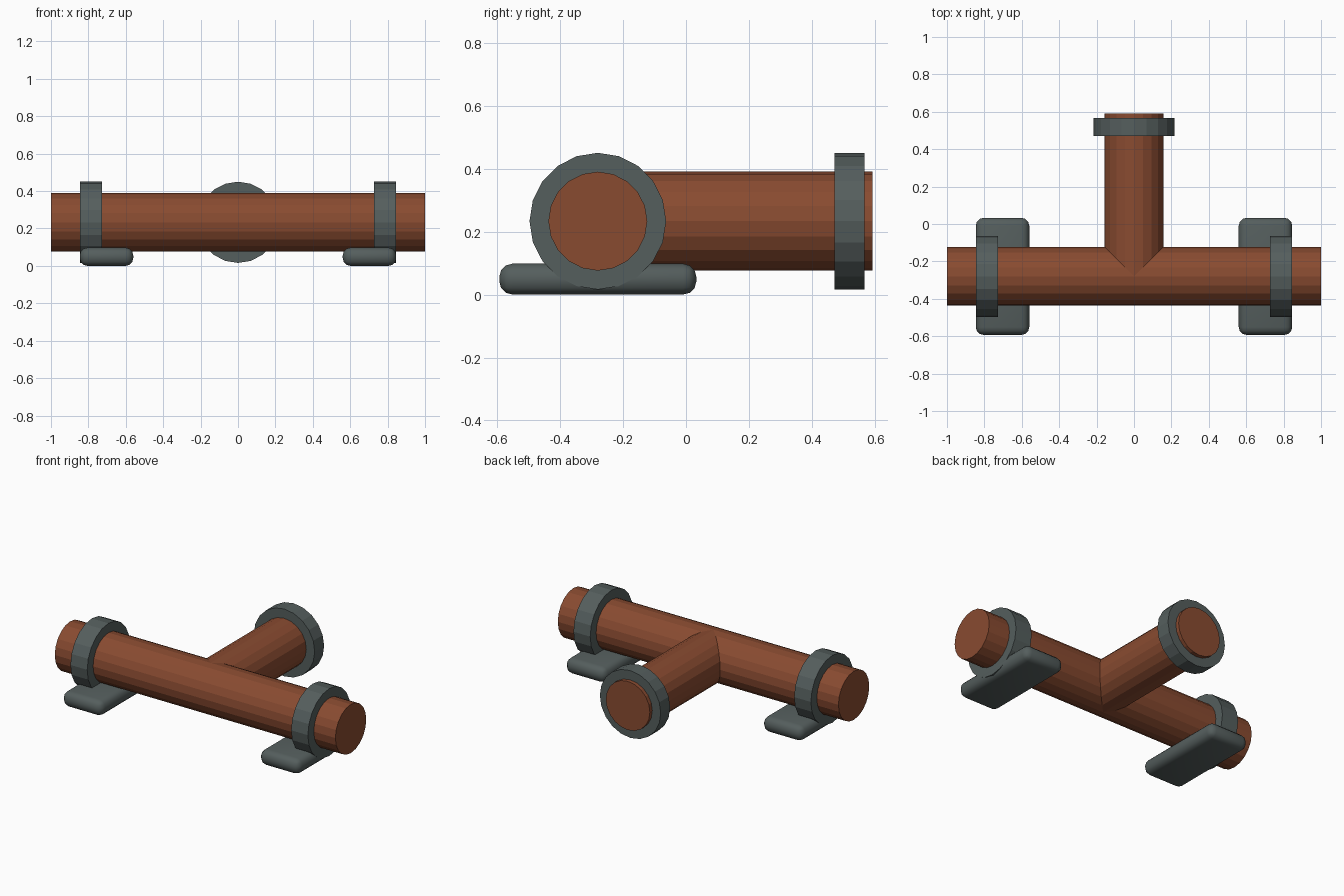
import bpy
from math import pi
from mathutils import Vector

cube = bpy.data.objects.get("Cube")
if cube:
    bpy.data.objects.remove(cube)


def make_material(name, rgb):
    mat = bpy.data.materials.new(name)
    mat.use_nodes = True
    mat.diffuse_color = (*rgb, 1)
    mat.node_tree.nodes["Principled BSDF"].inputs["Base Color"].default_value = (*rgb, 1)
    return mat


rust = make_material("rust_brown", (0.25, 0.07, 0.03))
iron = make_material("iron_grey", (0.09, 0.112, 0.11))

AXIS_Y, AXIS_Z = -0.28, 0.233      # centre line of the main pipe
PIPE_R, COLLAR_R = 0.157, 0.217
SIDES = 20


def tube(name, radius, start, end, axis, mat):
    """Flat-sided solid cylinder along x or y between two coordinates."""
    mid = (start + end) / 2
    if axis == "x":
        loc, rot = (mid, AXIS_Y, AXIS_Z), (0, pi / 2, 0)
    else:
        loc, rot = (0, mid, AXIS_Z), (pi / 2, 0, 0)
    bpy.ops.mesh.primitive_cylinder_add(vertices=SIDES, radius=radius,
                                        depth=end - start, location=loc, rotation=rot)
    obj = bpy.context.object
    obj.name = name
    obj.data.materials.append(mat)
    return obj


def foot(name, low, high):
    """Rounded slab between two corners."""
    low, high = Vector(low), Vector(high)
    bpy.ops.mesh.primitive_cube_add(size=1, location=(low + high) / 2)
    obj = bpy.context.object
    obj.name = name
    obj.scale = high - low
    bpy.ops.object.transform_apply(location=False, rotation=False, scale=True)
    bevel = obj.modifiers.new("rounding", "BEVEL")
    bevel.width = 0.042
    bevel.segments = 3
    bpy.ops.object.modifier_apply(modifier=bevel.name)
    bpy.ops.object.shade_smooth_by_angle(angle=pi / 4)
    obj.data.materials.append(iron)


# Main pipe and the branch leaving its middle
tube("main_pipe", PIPE_R, -1, 1, "x", rust)
tube("branch_pipe", PIPE_R, AXIS_Y, 0.592, "y", rust)
tube("branch_collar", COLLAR_R, 0.471, 0.567, "y", iron)

# Collar and foot at each end of the main pipe
for side, s in (("left", 1), ("right", -1)):
    inner, outer = 0.727, 0.846
    tube(side + "_collar", COLLAR_R, min(s * inner, s * outer),
         max(s * inner, s * outer), "x", iron)
    xs = sorted((s * 0.56, s * outer))
    foot(side + "_foot", (xs[0], AXIS_Y - 0.313, 0), (xs[1], AXIS_Y + 0.313, 0.098))
